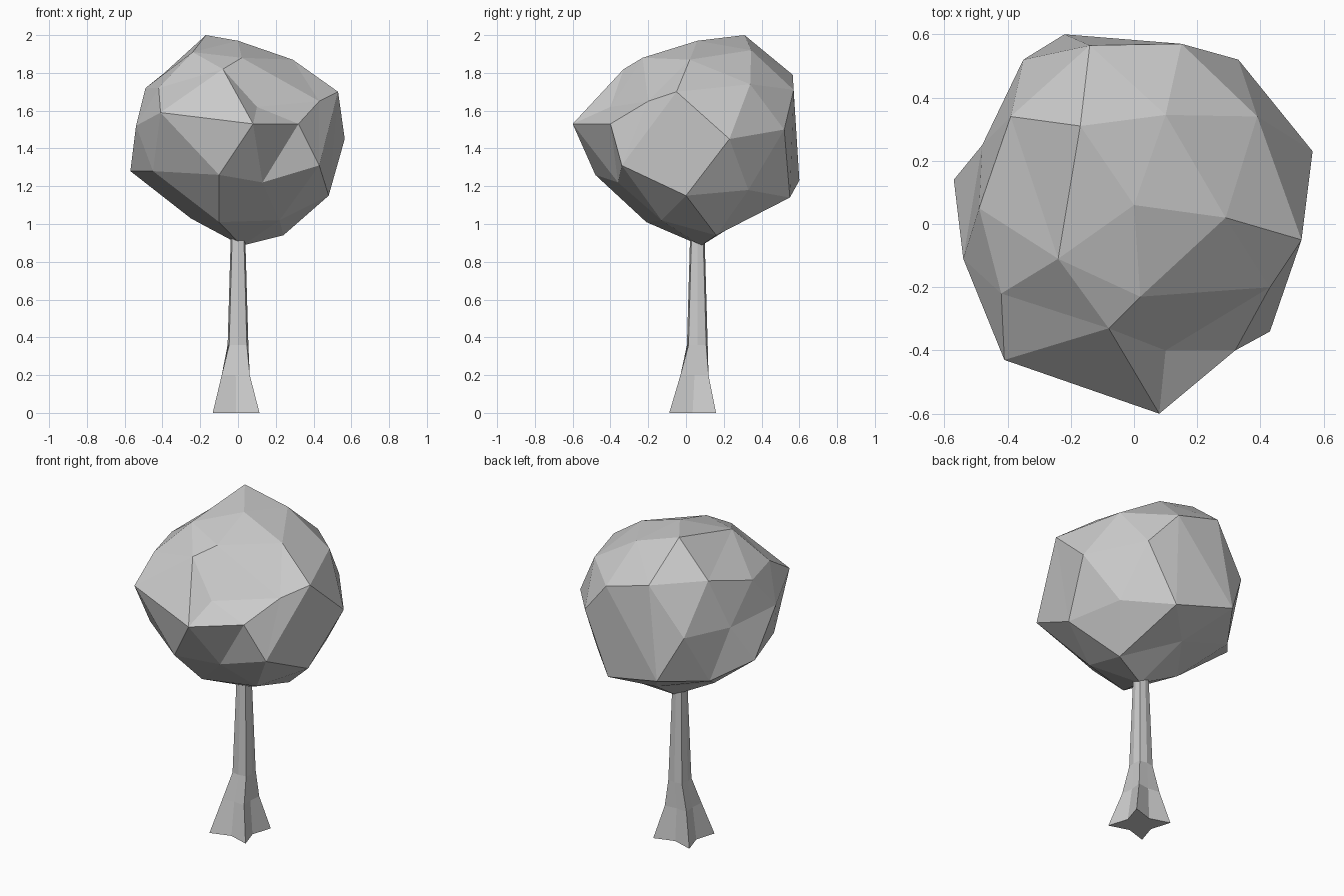
import bpy, bmesh, math
from mathutils import Vector

if "Cube" in bpy.data.objects:
    bpy.data.objects.remove(bpy.data.objects["Cube"])


def add_object(name, bm):
    bmesh.ops.recalc_face_normals(bm, faces=bm.faces)
    mesh = bpy.data.meshes.new(name)
    bm.to_mesh(mesh)
    bm.free()
    obj = bpy.data.objects.new(name, mesh)
    bpy.context.collection.objects.link(obj)
    return obj


# Crown: irregular faceted ball, triangulated by direction from its centre
crown_points = [
    (-.17, .31, 2.0), (0, .06, 1.97), (.1, .345, 1.92), (.29, .02, 1.87),
    (-.24, -.11, 1.91), (.02, -.23, 1.88), (-.08, -.33, 1.82),
    (-.39, .34, 1.8), (-.49, .05, 1.72), (-.42, -.22, 1.72), (.39, .34, 1.74),
    (-.14, .565, 1.79), (.15, .57, 1.71), (.53, -.05, 1.7), (.43, -.2, 1.65),
    (.1, -.4, 1.62), (-.41, -.43, 1.59), (.08, -.6, 1.53), (.32, -.4, 1.53),
    (-.54, -.11, 1.52), (-.48, .25, 1.5), (-.35, .52, 1.5), (.33, .52, 1.5),
    (.565, .23, 1.45), (.43, -.34, 1.31), (-.57, .14, 1.28),
    (-.45, -.22, 1.28), (-.1, -.48, 1.26), (-.22, .6, 1.23),
    (.13, -.36, 1.22), (.48, 0, 1.15), (.38, .33, 1.18), (.15, .55, 1.14),
    (-.4, .34, 1.18), (-.25, .08, 1.03), (-.1, -.21, 1.01),
    (.22, -.13, 1.02), (-.05, .36, 1.06), (.24, .16, .94), (.02, .08, .885),
]
centre = Vector((0, .03, 1.45))
bm = bmesh.new()
real = {}
for p in crown_points:
    v = bm.verts.new((Vector(p) - centre).normalized())
    real[v] = Vector(p)
bmesh.ops.convex_hull(bm, input=list(bm.verts))
for v in bm.verts:
    v.co = real[v]
add_object("crown", bm)

# Trunk: eight-sided tapering column flaring into four roots
# each ring: height, centre x, centre y, root radius, valley radius
rings = [(0, -.01, .035, .175, .085), (.2, -.012, .045, .105, .065),
         (.36, 0, .06, .066, .055), (.95, 0, .06, .043, .038)]
bm = bmesh.new()
loops = []
for z, cx, cy, r_root, r_valley in rings:
    loop = []
    for i in range(8):
        a = i * math.pi / 4
        r = r_root if i % 2 else r_valley
        loop.append(bm.verts.new((cx + r * math.cos(a), cy + r * math.sin(a), z)))
    loops.append(loop)
for lo, hi in zip(loops, loops[1:]):
    for i in range(8):
        j = (i + 1) % 8
        bm.faces.new((lo[i], lo[j], hi[j], hi[i]))
bm.faces.new(loops[0])
bm.faces.new(loops[-1])
add_object("trunk", bm)
